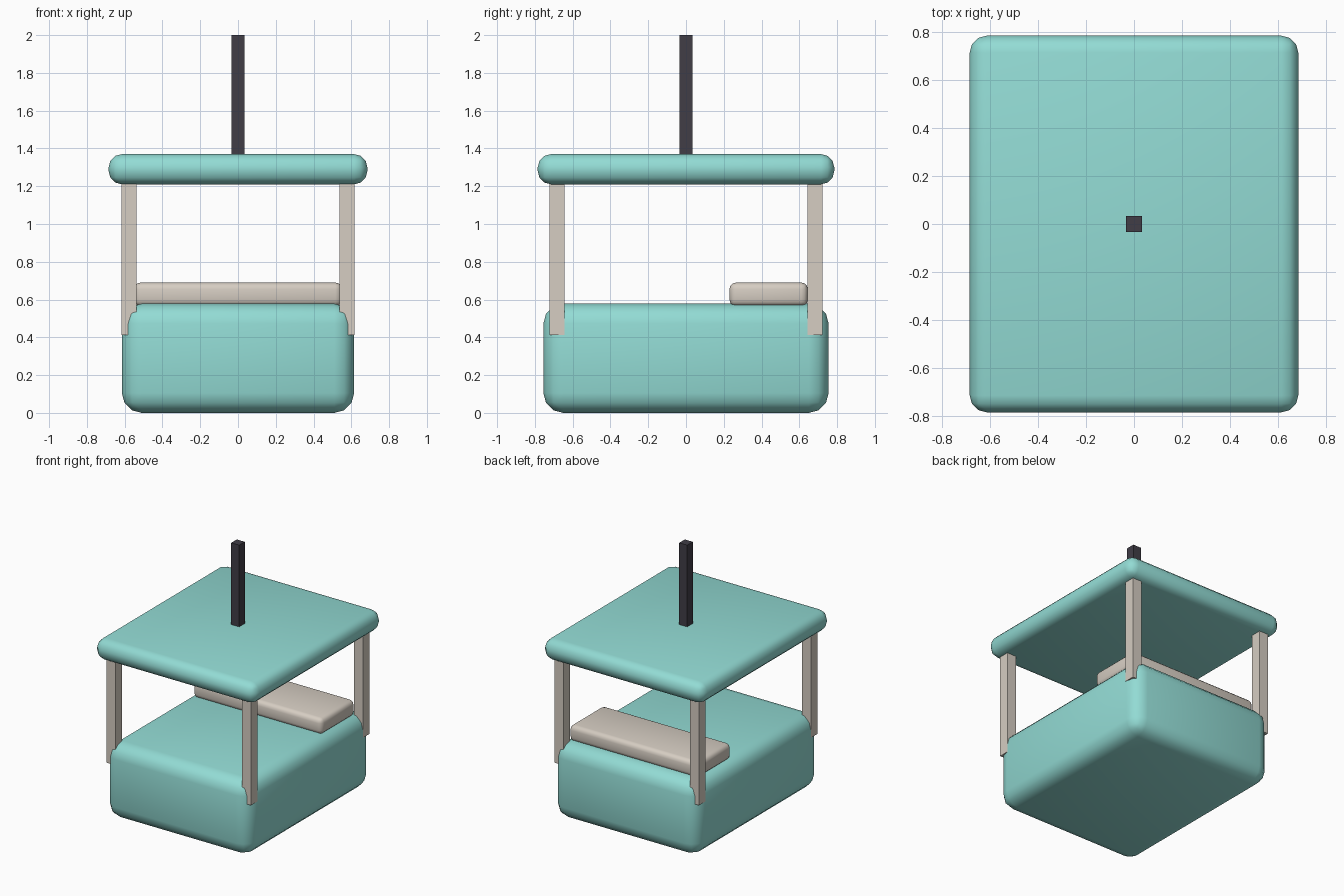
import bpy

cube = bpy.data.objects.get("Cube")
if cube:
    bpy.data.objects.remove(cube, do_unlink=True)


def material(name, rgb):
    mat = bpy.data.materials.new(name)
    mat.use_nodes = True
    color = (*rgb, 1)
    mat.diffuse_color = color
    mat.node_tree.nodes["Principled BSDF"].inputs["Base Color"].default_value = color
    return mat


teal = material("teal paint", (0.29, 0.71, 0.66))
beige = material("warm beige", (0.67, 0.61, 0.54))
charcoal = material("charcoal", (0.052, 0.047, 0.062))


def box(name, low, high, mat, radius=0):
    """Box between two corners, with optional rounded edges."""
    center = [(a + b) / 2 for a, b in zip(low, high)]
    bpy.ops.mesh.primitive_cube_add(size=1, location=center)
    obj = bpy.context.object
    obj.name = name
    obj.scale = [b - a for a, b in zip(low, high)]
    bpy.ops.object.transform_apply(location=False, rotation=False, scale=True)
    obj.data.materials.append(mat)
    if radius:
        bevel = obj.modifiers.new("rounded edges", "BEVEL")
        bevel.width = radius
        bevel.segments = 3
        bpy.ops.object.modifier_apply(modifier=bevel.name)
        bpy.ops.object.shade_smooth_by_angle()
    return obj


# Cabin tub and roof
box("cabin_tub", (-0.615, -0.755, 0), (0.615, 0.755, 0.578), teal, 0.105)
box("roof", (-0.685, -0.785, 1.21), (0.685, 0.785, 1.37), teal, 0.07)

# Bench at the back
box("bench", (-0.55, 0.23, 0.565), (0.55, 0.645, 0.69), beige, 0.035)

# Four corner posts
for side, sx in (("right", -1), ("left", 1)):
    for end, sy in (("front", -1), ("back", 1)):
        x, y = 0.577 * sx, 0.682 * sy
        box(f"{end}_{side}_post", (x - 0.039, y - 0.04, 0.412),
            (x + 0.039, y + 0.04, 1.25), beige)

# Hanger bar
box("hanger_bar", (-0.034, -0.034, 1.3), (0.034, 0.034, 2), charcoal)
